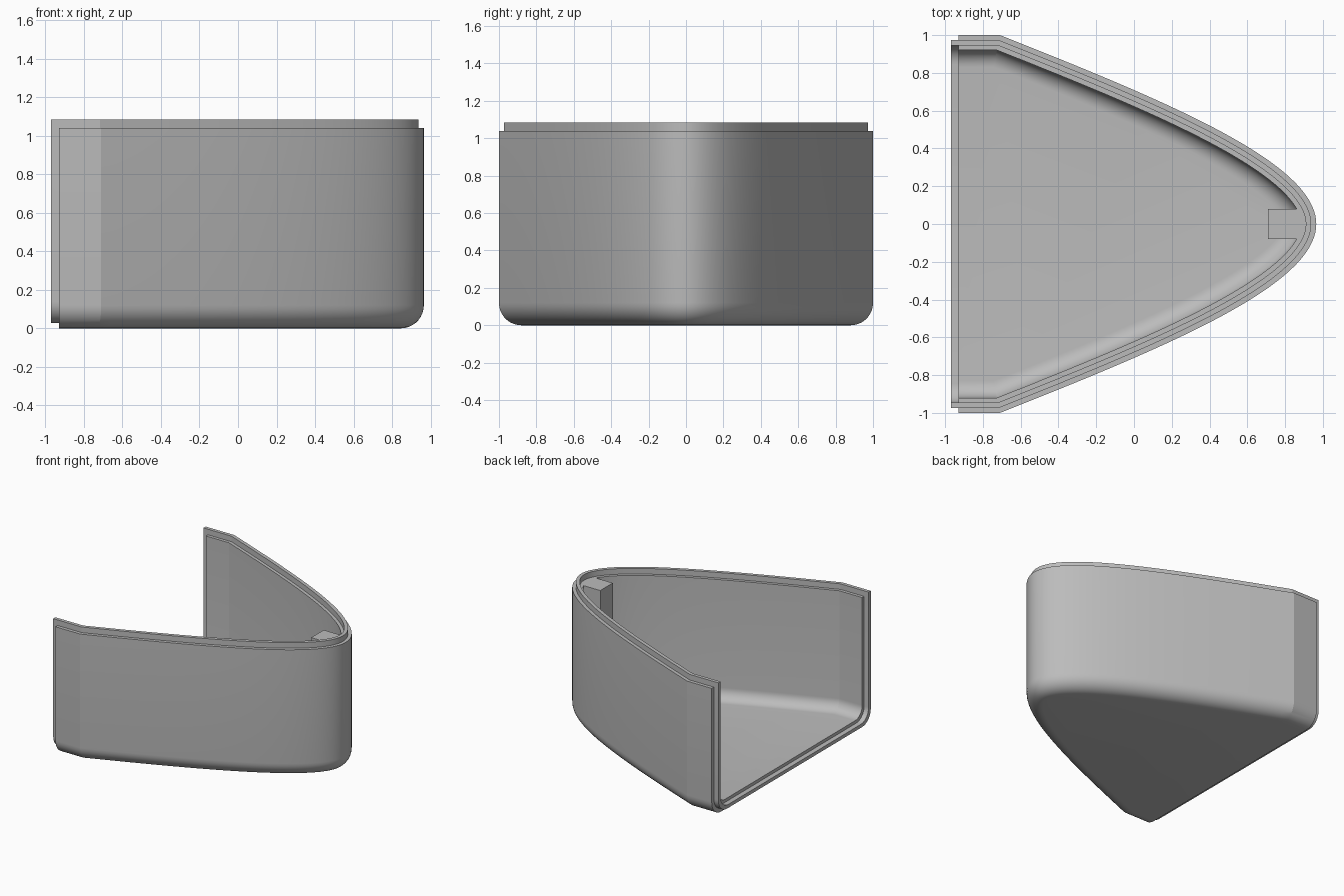
import bpy, bmesh, math
from mathutils import Vector

old = bpy.data.objects.get("Cube")
if old:
    bpy.data.objects.remove(old, do_unlink=True)

grey = bpy.data.materials.new("light_grey")
grey.use_nodes = True
grey.diffuse_color = (0.5, 0.5, 0.5, 1)
grey.node_tree.nodes["Principled BSDF"].inputs["Base Color"].default_value = (0.5, 0.5, 0.5, 1)

RIM, LIP_TOP = 1.04, 1.085       # heights of the rim and of the tongue on it
END, LIP_END = -0.93, -0.97      # open end of the shell and of its tongue
CURVE = [Vector(p) for p in ((-0.71, 1), (0.2, 0.64), (0.965, 0.32), (0.965, 0))]
SEGS, STEPS = 40, 9


def bezier(t):
    a, b, c, d = CURVE
    s = 1 - t
    return a * s**3 + b * 3 * s * s * t + c * 3 * s * t * t + d * t**3


# Plan outline: straight cheek, long curve to the nose, mirrored
half = [Vector((END, 1))] + [bezier(i / SEGS) for i in range(SEGS + 1)]
outline = half + [Vector((p.x, -p.y)) for p in reversed(half[:-1])]
N = len(outline)


def inset(dist, x_end):
    """Outline moved inwards by dist with mitred corners, ending at x_end."""
    pts = []
    for i, p in enumerate(outline):
        a = (p - outline[i - 1]).normalized() if i else None
        b = (outline[i + 1] - p).normalized() if i < N - 1 else None
        a, b = a or b, b or a
        na, nb = Vector((a.y, -a.x)), Vector((b.y, -b.x))
        m = (na + nb).normalized()
        q = p + m * (dist / m.dot(na))
        pts.append(Vector((x_end, q.y)) if i in (0, N - 1) else q)
    return pts


def grid(bm, dist, radius, top, x_end):
    """Rows of vertices from the rim down round the bottom fillet."""
    profile = [(dist, top)]
    for k in range(STEPS + 1):
        a = math.pi / 2 * k / STEPS
        profile.append((dist + radius * (1 - math.cos(a)),
                        dist + radius * (1 - math.sin(a))))
    return [[bm.verts.new((p.x, p.y, z)) for p in inset(d, x_end)] for d, z in profile]


def skin(bm, rows):
    """Walls, fillet and floor of one side of the shell."""
    for r, s in zip(rows, rows[1:]):
        for i in range(N - 1):
            bm.faces.new((r[i], r[i + 1], s[i + 1], s[i]))
    bm.faces.new(rows[-1])


def border(rows):
    """Closed loop along the rim and round the open end."""
    return (rows[0] + [r[-1] for r in rows[1:]] + [r[0] for r in reversed(rows[1:])])


def finish(bm, name, angle):
    bmesh.ops.recalc_face_normals(bm, faces=bm.faces)
    mesh = bpy.data.meshes.new(name)
    bm.to_mesh(mesh)
    bm.free()
    mesh.materials.append(grey)
    obj = bpy.data.objects.new(name, mesh)
    bpy.context.collection.objects.link(obj)
    bpy.ops.object.select_all(action='DESELECT')
    obj.select_set(True)
    bpy.context.view_layer.objects.active = obj
    bpy.ops.object.shade_smooth_by_angle(angle=math.radians(angle))
    return obj


# Shell: outer skin, inner skin and a stepped rim with a tongue between them
bm = bmesh.new()
outer = grid(bm, 0, 0.12, RIM, END)
inner = grid(bm, 0.08, 0.09, RIM, END)
skin(bm, outer)
skin(bm, inner)
loops = [border(outer)]
for dist, radius, top, x_end in ((0.027, 0.11, RIM, END), (0.027, 0.11, LIP_TOP, LIP_END),
                                 (0.055, 0.1, LIP_TOP, LIP_END), (0.055, 0.1, RIM, END)):
    loops.append(border(grid(bm, dist, radius, top, x_end)))
loops.append(border(inner))
for a, b in zip(loops, loops[1:]):
    for i in range(len(a)):
        j = (i + 1) % len(a)
        bm.faces.new((a[i], a[j], b[j], b[i]))
bmesh.ops.delete(bm, geom=[v for v in bm.verts if not v.link_faces], context='VERTS')
finish(bm, "shell", 15)

# Post inside the nose, level with the rim and sunk into the wall
bm = bmesh.new()
bmesh.ops.create_cube(bm, size=1)
for v in bm.verts:
    v.co = (0.71 if v.co.x < 0 else 0.89, 0.16 * v.co.y, 0.05 if v.co.z < 0 else RIM)
finish(bm, "nose_post", 15)
